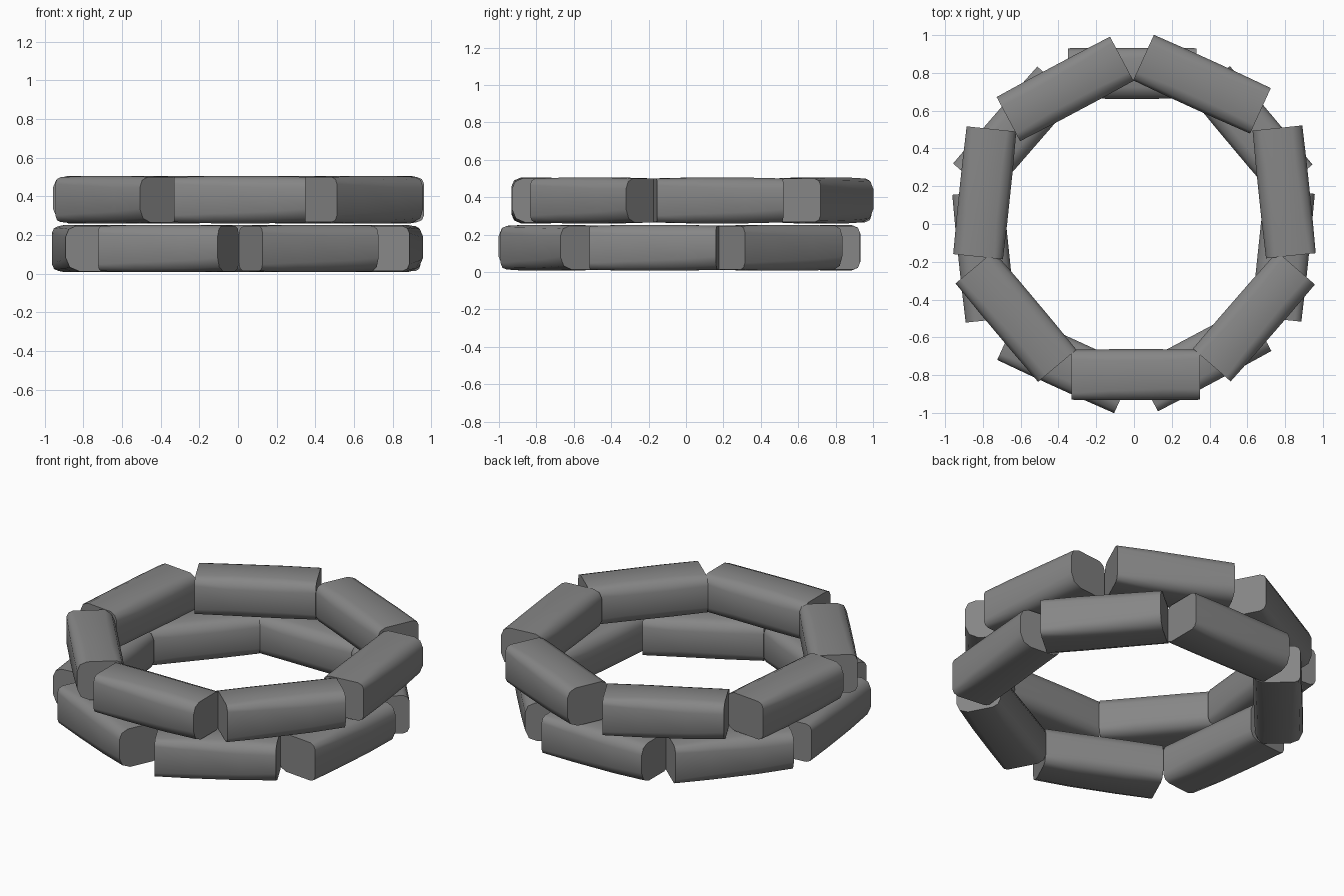
import bpy, bmesh, math
from mathutils import Matrix, Vector

if "Cube" in bpy.data.objects:
    bpy.data.objects.remove(bpy.data.objects["Cube"])

grey = bpy.data.materials.new("sandbag grey")
grey.diffuse_color = (0.24, 0.24, 0.24, 1)
grey.use_nodes = True
grey.node_tree.nodes["Principled BSDF"].inputs["Base Color"].default_value = grey.diffuse_color

LENGTH, DEPTH, HEIGHT = 0.68, 0.27, 0.245

# stations along the bag: position, depth scale, height scale,
# corner cuts (outer bottom, inner bottom, inner top, outer top)
STATIONS = [
    (-0.5, 0.98, 0.95, (0.035, 0.05, 0.05, 0.035)),
    (-0.2, 1.0, 1.0, (0.05, 0.06, 0.06, 0.05)),
    (0.2, 1.0, 1.0, (0.06, 0.06, 0.06, 0.06)),
    (0.5, 0.98, 0.96, (0.07, 0.045, 0.045, 0.055)),
]


def section(x, d, h, cuts):
    """Box section with four cut corners; -y is the outer side."""
    pts = []
    corners = [(-1, -1), (1, -1), (1, 1), (-1, 1)]
    for i, ((sy, sz), c) in enumerate(zip(corners, cuts)):
        y, z = sy * d * DEPTH / 2, sz * h * HEIGHT / 2
        along_z = Vector((x, y, z - sz * c))
        along_y = Vector((x, y - sy * c, z))
        knee = Vector((x, y - sy * c * 0.3, z - sz * c * 0.3))
        trio = [along_z, knee, along_y]
        pts += trio if i % 2 == 0 else trio[::-1]
    return pts


def sandbag(name, cx, cy, cz, normal_deg):
    bm = bmesh.new()
    rings = [[bm.verts.new(p) for p in section(t * LENGTH, d, h, c)]
             for t, d, h, c in STATIONS]
    n = len(rings[0])
    for a, b in zip(rings, rings[1:]):
        for i in range(n):
            j = (i + 1) % n
            bm.faces.new((a[i], a[j], b[j], b[i]))
    bm.faces.new(rings[0])
    bm.faces.new(rings[-1])
    bmesh.ops.recalc_face_normals(bm, faces=bm.faces)
    bm.transform(Matrix.Translation((cx, cy, cz)) @
                 Matrix.Rotation(math.radians(normal_deg + 90), 4, 'Z'))
    mesh = bpy.data.meshes.new(name)
    bm.to_mesh(mesh)
    bm.free()
    mesh.materials.append(grey)
    ob = bpy.data.objects.new(name, mesh)
    bpy.context.collection.objects.link(ob)
    bpy.ops.object.select_all(action='DESELECT')
    ob.select_set(True)
    bpy.context.view_layer.objects.active = ob
    bpy.ops.object.shade_smooth_by_angle(angle=math.radians(50))


# seven slightly uneven bags: centre x, centre y, outward direction
BAGS = [
    (0.01, -0.798, -90), (0.635, -0.49, -41), (0.795, 0.17, 6),
    (0.36, 0.74, 65.5), (-0.365, 0.715, 118), (-0.79, 0.165, 174),
    (-0.625, -0.49, 220),
]

# upper course, and lower course turned half a revolution
for k, (x, y, a) in enumerate(BAGS):
    sandbag(f"upper_sandbag_{k + 1}", x, y, 0.383, a)
    sandbag(f"lower_sandbag_{k + 1}", -x, -y, 0.130, a + 180)
